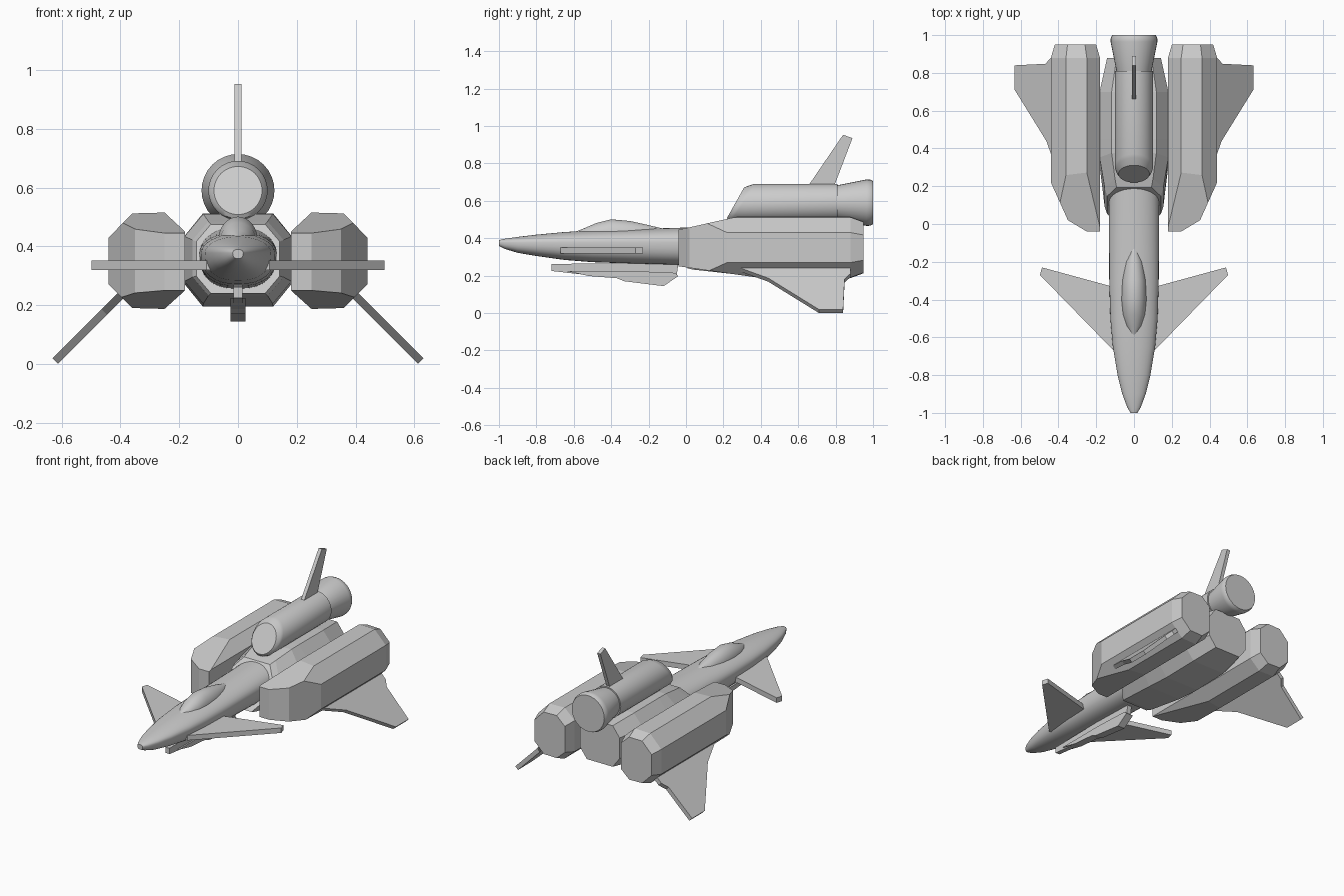
import bpy, bmesh
from math import sin, cos, pi, radians
from mathutils import Vector

if "Cube" in bpy.data.objects:
    bpy.data.objects.remove(bpy.data.objects["Cube"])


def finish(name, bm, smooth=0, mirror=False):
    bmesh.ops.recalc_face_normals(bm, faces=bm.faces)
    me = bpy.data.meshes.new(name)
    bm.to_mesh(me)
    bm.free()
    ob = bpy.data.objects.new(name, me)
    bpy.context.collection.objects.link(ob)
    if mirror:
        ob.modifiers.new("mirror", 'MIRROR').use_clip = False
    if smooth:
        bpy.ops.object.select_all(action='DESELECT')
        ob.select_set(True)
        bpy.context.view_layer.objects.active = ob
        bpy.ops.object.shade_smooth_by_angle(angle=radians(smooth))
    return ob


def loft(sections):
    """Skin a list of closed rings and cap both ends."""
    bm = bmesh.new()
    rings = [[bm.verts.new(p) for p in s] for s in sections]
    n = len(rings[0])
    for a, b in zip(rings, rings[1:]):
        for i in range(n):
            j = (i + 1) % n
            bm.faces.new((a[i], a[j], b[j], b[i]))
    bm.faces.new(rings[0])
    bm.faces.new(rings[-1][::-1])
    return bm


def plate(name, pts, thick, mirror=False):
    """Flat outline extruded symmetrically along the vector thick."""
    t = Vector(thick) / 2
    bm = loft([[Vector(p) - t for p in pts], [Vector(p) + t for p in pts]])
    return finish(name, bm, 0, mirror)


def power(v, e):
    return (1 if v >= 0 else -1) * abs(v) ** e


def oval(y, w, mid, top, bottom, n=32, low=1.0):
    """Oval ring with separate upper and lower heights; low < 1 squares the belly."""
    ring = []
    for i in range(n):
        a = 2 * pi * i / n
        c, s = cos(a), sin(a)
        e = 1 if s >= 0 else low
        h = top - mid if s >= 0 else mid - bottom
        ring.append((w * power(c, e), y, mid + h * power(s, e)))
    return ring


def circle(y, r, slant=0, z=0.59, n=32):
    """Round ring, optionally slanted so its top sits further back."""
    return [(r * cos(2 * pi * i / n), y + slant * r * sin(2 * pi * i / n),
             z + r * sin(2 * pi * i / n)) for i in range(n)]


# Nose and front fuselage: y, half width, top, bottom
nose = [(-1.0, .018, .39, .358), (-.97, .036, .397, .343), (-.9, .062, .407, .322),
        (-.8, .087, .419, .305), (-.65, .112, .433, .284), (-.5, .125, .442, .272),
        (-.3, .131, .449, .265), (-.05, .132, .455, .258), (.25, .132, .47, .25)]
finish("front_fuselage", loft([oval(y, w, .378, t, b, low=.8) for y, w, t, b in nose]), 35)

# Canopy
dome = [(-.59, .012, .435), (-.54, .042, .455), (-.48, .06, .481), (-.4, .067, .501),
        (-.3, .064, .492), (-.2, .048, .47), (-.11, .012, .448)]
finish("canopy", loft([oval(y, w, .42, t, .40) for y, w, t in dome]), 40)

# Rear fuselage: octagonal body with a slanted front collar
octagon = [(1, -.5), (1, .5), (.65, 1), (-.65, 1), (-1, .5), (-1, -.5), (-.65, -1), (.65, -1)]
body = [(.10, .142, .475, .24, .8), (.14, .155, .485, .232, .8), (.33, .182, .51, .205, .3),
        (.45, .184, .512, .195, 0), (.7, .182, .51, .2, 0), (.88, .142, .49, .225, 0)]
rings = []
for y, w, top, bot, k in body:
    c, h = (top + bot) / 2, (top - bot) / 2
    rings.append([(w * px, y + k * h * pz, c + h * pz) for px, pz in octagon])
finish("rear_fuselage", loft(rings))

# Side pods: octagonal prisms with the front trimmed by slanted planes
side = [(.44, .27), (.44, .43), (.36, .512), (.25, .515), (.18, .45), (.18, .25),
        (.25, .187), (.36, .19)]
bm = loft([[(.31 + (x - .31) * f, y, .35 + (z - .35) * f) for x, z in side]
           for y, f in ((-.04, 1), (.88, 1), (.95, .84))])
for co, no in (((.25, -.04, .35), (.06, -.10, 0)), ((.35, .02, .35), (.20, -.09, 0)),
               ((.3, -.04, .445), (0, -.065, .29)), ((.3, -.04, .25), (0, -.06, -.42))):
    cut = bmesh.ops.bisect_plane(bm, geom=bm.verts[:] + bm.edges[:] + bm.faces[:],
                                 plane_co=co, plane_no=Vector(no).normalized(), clear_outer=True)
    edges = [e for e in cut["geom_cut"] if isinstance(e, bmesh.types.BMEdge)]
    bmesh.ops.holes_fill(bm, edges=edges, sides=0)
finish("side_pods", bm, 0, True)

# Upper engine with slanted intake face
finish("upper_engine", loft([circle(.265, .082, .56), circle(.288, .096, .65),
                             circle(.305, .101, .65), circle(.81, .101)]), 35)

# Exhaust nozzle
finish("exhaust_nozzle", loft([circle(.79, .09), circle(.82, .095), circle(.965, .124),
                               circle(.985, .123), circle(1.0, .116)]), 30)

# Tail fin
plate("tail_fin", [(0, y, z) for y, z in
                   ((.64, .66), (.84, .953), (.89, .935), (.785, .66))], (.023, 0, 0))

# Lower wings slope down and outward at 45 degrees from the pods
plate("lower_wings", [(x, y, .632 - x) for x, y in
                      ((.36, .18), (.39, .26), (.455, .44), (.622, .71), (.622, .84),
                       (.46, .848), (.43, .88), (.36, .88))], (.019, 0, .019), True)

# Front canards
plate("canards", [(x, y, .335) for x, y in
                  ((.02, -.67), (.108, -.67), (.498, -.27), (.487, -.23), (.12, -.33),
                   (.02, -.33))], (0, 0, .032), True)

# Belly gun: narrow rail on top, thicker stepped housing below
plate("belly_rail", [(0, y, z) for y, z in
                     ((-.72, .262), (-.72, .225), (-.5, .2), (-.05, .2), (-.04, .27),
                      (-.5, .265))], (.03, 0, 0))
plate("belly_housing", [(0, y, z) for y, z in
                        ((-.64, .225), (-.52, .198), (-.37, .186), (-.33, .17), (-.12, .144),
                         (-.04, .198), (-.06, .215), (-.3, .225))], (.05, 0, 0))
